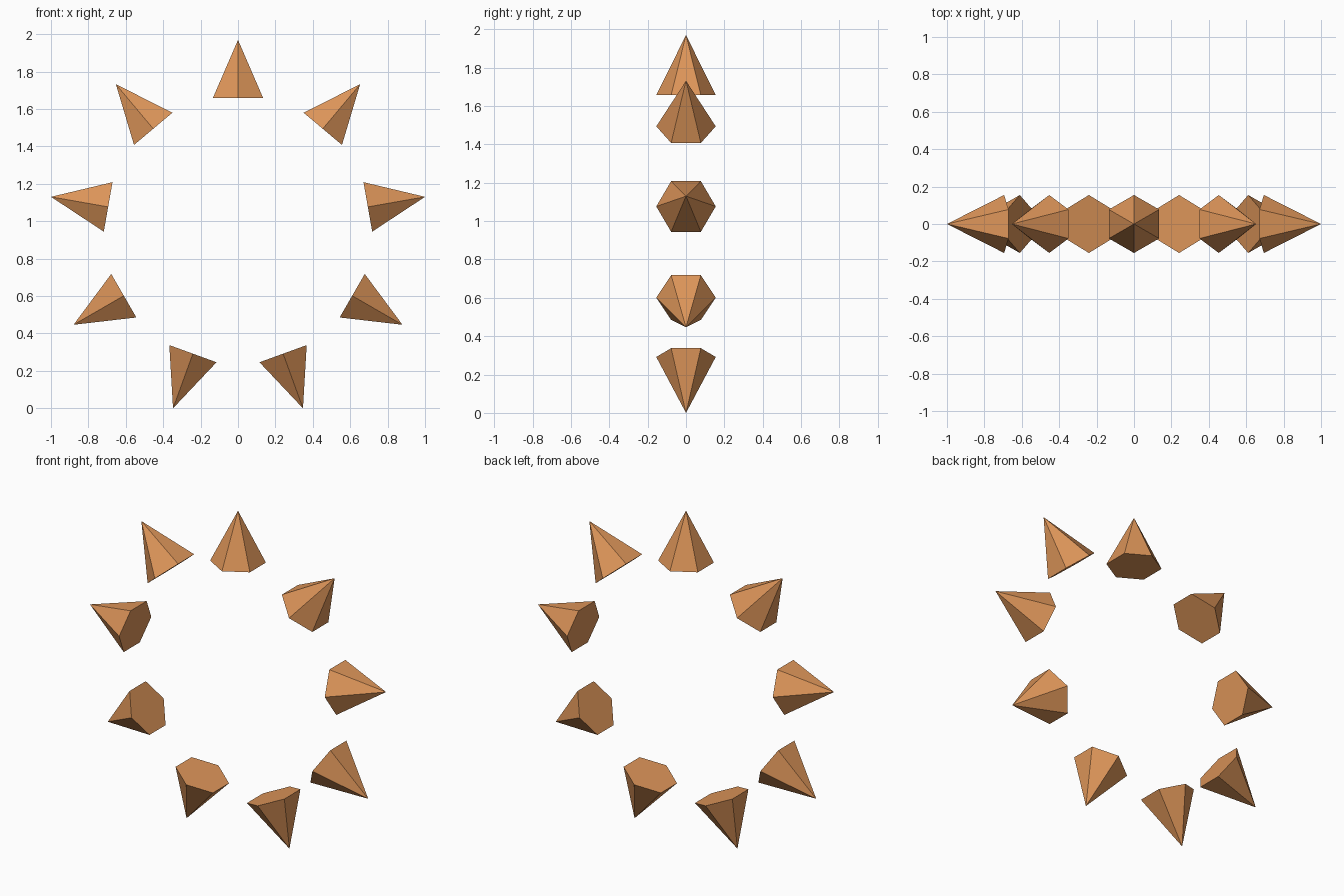
import bpy, bmesh
from math import sin, cos, pi
from mathutils import Matrix

if "Cube" in bpy.data.objects:
    bpy.data.objects.remove(bpy.data.objects["Cube"])

COUNT, SIDES = 9, 6
APEX_R, BASE_R, CONE_R = 1.0154, 0.705, 0.155
CENTRE_Z = 0.954

mat = bpy.data.materials.new("orange")
mat.diffuse_color = (0.72, 0.30, 0.10, 1)
mat.use_nodes = True
mat.node_tree.nodes["Principled BSDF"].inputs["Base Color"].default_value = mat.diffuse_color


def spike(index):
    """Six-sided cone pointing outward from the ring centre."""
    bm = bmesh.new()
    # hexagon corners point along +y and -y
    ring = [bm.verts.new((CONE_R * sin(2 * pi * k / SIDES),
                          CONE_R * cos(2 * pi * k / SIDES), BASE_R))
            for k in range(SIDES)]
    apex = bm.verts.new((0, 0, APEX_R))
    bm.faces.new(ring)
    for k in range(SIDES):
        bm.faces.new((ring[k], apex, ring[(k + 1) % SIDES]))
    bmesh.ops.recalc_face_normals(bm, faces=bm.faces)
    bm.transform(Matrix.Translation((0, 0, CENTRE_Z))
                 @ Matrix.Rotation(2 * pi * index / COUNT, 4, 'Y'))
    mesh = bpy.data.meshes.new(f"spike_{index + 1}")
    bm.to_mesh(mesh)
    bm.free()
    mesh.materials.append(mat)
    bpy.context.collection.objects.link(bpy.data.objects.new(mesh.name, mesh))


# ring of outward-pointing spikes
for i in range(COUNT):
    spike(i)
